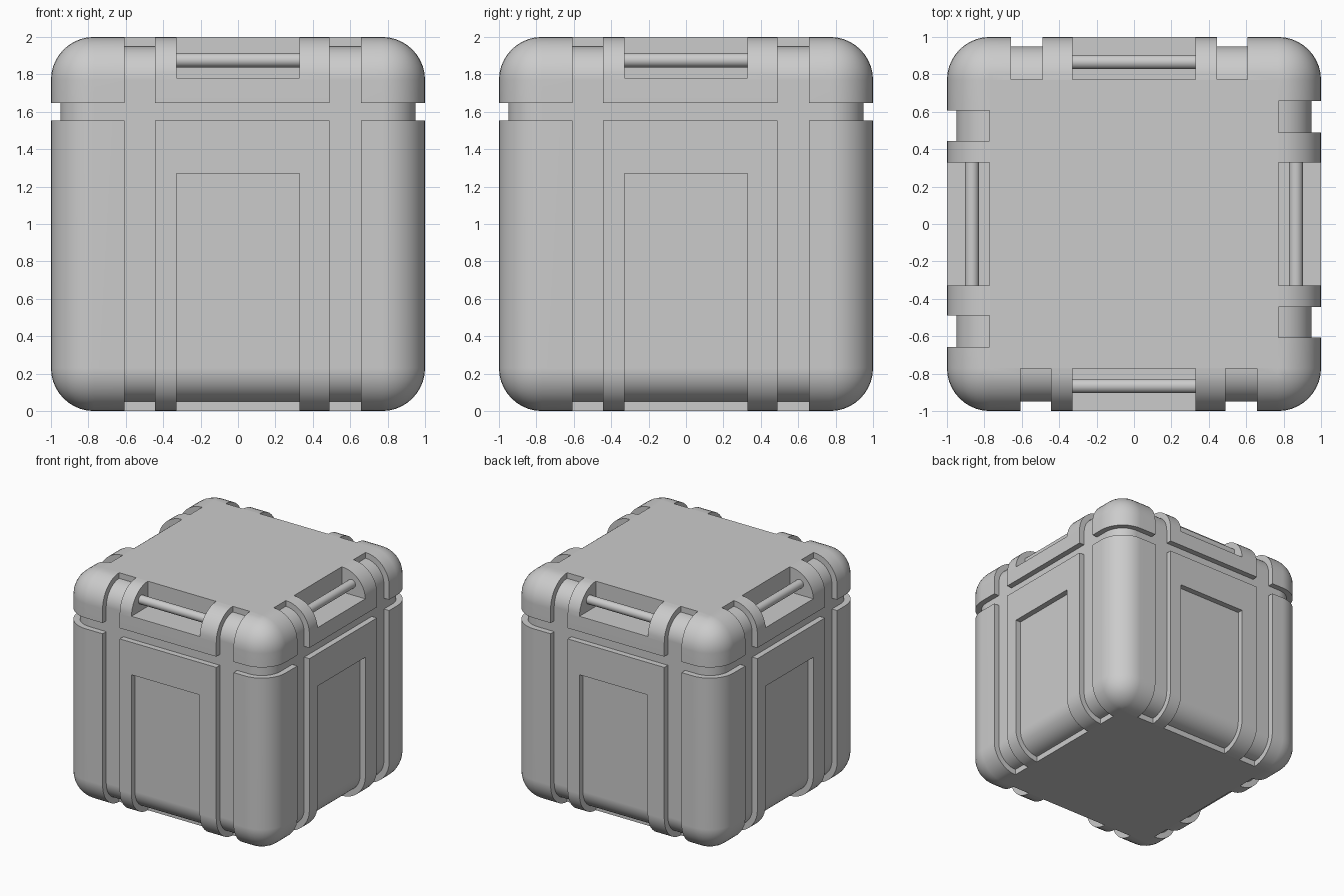
import bpy, bmesh
from math import radians, pi
from mathutils import Matrix, Vector

if "Cube" in bpy.data.objects:
    bpy.data.objects.remove(bpy.data.objects["Cube"])

EDGE, DEPTH, WALL = 0.23, 0.05, 0.772


def make_object(name, bm):
    mesh = bpy.data.meshes.new(name)
    bm.to_mesh(mesh)
    bm.free()
    obj = bpy.data.objects.new(name, mesh)
    bpy.context.collection.objects.link(obj)
    return obj


def rounded_box(name, half, radius):
    bm = bmesh.new()
    bmesh.ops.create_cube(bm, size=2 * half, matrix=Matrix.Translation((0, 0, 1)))
    bmesh.ops.bevel(bm, geom=bm.edges[:], offset=radius, segments=10,
                    profile=0.5, affect='EDGES')
    return make_object(name, bm)


def boxes(name, ranges, turns=4):
    """Boxes given as (x0,x1,y0,y1,z0,z1), repeated around the z axis."""
    bm = bmesh.new()
    for k in range(turns):
        for x0, x1, y0, y1, z0, z1 in ranges:
            lo, hi = Vector((x0, y0, z0)), Vector((x1, y1, z1))
            m = (Matrix.Rotation(k * pi / 2, 4, 'Z') @ Matrix.Translation((lo + hi) / 2)
                 @ Matrix.Diagonal((*(hi - lo), 1)))
            bmesh.ops.create_cube(bm, size=1, matrix=m)
    obj = make_object(name, bm)
    obj.hide_render = True
    return obj


def boolean(obj, other, operation):
    mod = obj.modifiers.new(operation.title(), 'BOOLEAN')
    mod.operation, mod.object, mod.solver = operation, other, 'EXACT'


# Outer shell and the smaller core that forms the groove floors
crate = rounded_box("crate", 1.0, EDGE)
core = rounded_box("core", 1.0 - DEPTH, EDGE - DEPTH)

# Strap grooves, front panel recess, lid seam, handle pocket
grooves = boxes("groove_cutter", [
    (-0.608, -0.443, -1.1, -WALL, -0.1, 2.1),
    (0.49, 0.657, -1.1, -WALL, -0.1, 2.1),
    (-0.33, 0.33, -1.1, -WALL, -0.1, 1.27)])
seam = boxes("seam_cutter", [(-1.2, 1.2, -1.2, 1.2, 1.553, 1.647)], turns=1)
pockets = boxes("pocket_cutter", [(-0.33, 0.33, -1.1, -WALL, 1.78, 2.1)])

boolean(crate, grooves, 'DIFFERENCE')
boolean(crate, seam, 'DIFFERENCE')
boolean(crate, core, 'UNION')
boolean(crate, pockets, 'DIFFERENCE')

# Bake the booleans and drop the helpers
deps = bpy.context.evaluated_depsgraph_get()
crate.data = bpy.data.meshes.new_from_object(crate.evaluated_get(deps))
crate.modifiers.clear()
for helper in (core, grooves, seam, pockets):
    bpy.data.objects.remove(helper)

# Handle bars inside the pockets
bm = bmesh.new()
for k in range(4):
    m = (Matrix.Rotation(k * pi / 2, 4, 'Z') @ Matrix.Translation((0, -0.866, 1.876))
         @ Matrix.Rotation(pi / 2, 4, 'Y'))
    bmesh.ops.create_cone(bm, cap_ends=True, segments=24, radius1=0.038,
                          radius2=0.038, depth=0.68, matrix=m)
bars = make_object("handle_bars", bm)

# Smooth shading with crisp edges
for obj in (crate, bars):
    bpy.ops.object.select_all(action='DESELECT')
    obj.select_set(True)
    bpy.context.view_layer.objects.active = obj
    bpy.ops.object.shade_smooth_by_angle(angle=radians(30))
    mod = obj.modifiers.new("Weighted Normals", 'WEIGHTED_NORMAL')
    mod.keep_sharp = True
